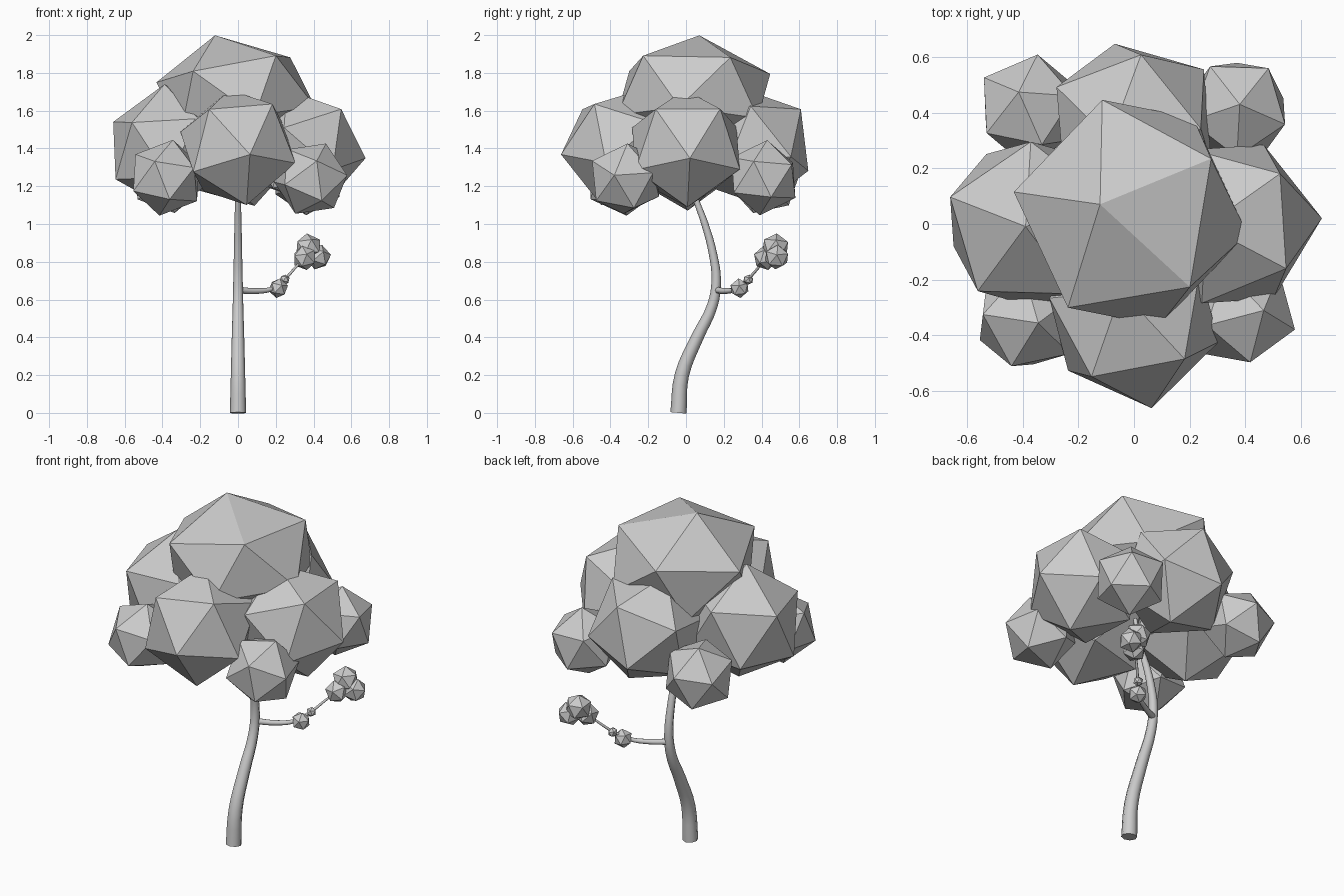
import bpy, bmesh
from mathutils import Vector, Matrix

if "Cube" in bpy.data.objects:
    bpy.data.objects.remove(bpy.data.objects["Cube"])


def ico(name, center, size, up=(0, 0, 1), side=(1, 0, 0)):
    """Low-poly icosahedron with one corner toward `up` and a neighbour toward `side`."""
    z = Vector(up).normalized()
    x = Vector(side)
    x = (x - z * x.dot(z)).normalized()
    y = z.cross(x)
    rot = Matrix((x, y, z)).transposed().to_4x4()
    bm = bmesh.new()
    bmesh.ops.create_icosphere(bm, subdivisions=1, radius=1)
    scale = Matrix.Diagonal((*size, 1))
    bm.transform(Matrix.Translation(center) @ scale @ rot)
    mesh = bpy.data.meshes.new(name)
    bm.to_mesh(mesh)
    bm.free()
    bpy.context.collection.objects.link(bpy.data.objects.new(name, mesh))


def ball(name, center, r, up=(0, 0, 1), side=(1, 0, 0)):
    ico(name, center, (r, r, r), up, side)


def limb(name, points):
    """Tapered round limb through (x, y, z, radius) points."""
    cu = bpy.data.curves.new(name, 'CURVE')
    cu.dimensions = '3D'
    cu.bevel_depth = 1
    cu.bevel_resolution = 2
    cu.resolution_u = 4
    cu.use_fill_caps = True
    sp = cu.splines.new('BEZIER')
    sp.bezier_points.add(len(points) - 1)
    for bp, (x, y, z, r) in zip(sp.bezier_points, points):
        bp.co = (x, y, z)
        bp.radius = r
        bp.handle_left_type = bp.handle_right_type = 'AUTO'
    ob = bpy.data.objects.new(name, cu)
    bpy.context.collection.objects.link(ob)
    bpy.ops.object.select_all(action='DESELECT')
    ob.select_set(True)
    bpy.context.view_layer.objects.active = ob
    bpy.ops.object.convert(target='MESH')
    bpy.ops.object.shade_smooth_by_angle(angle=1.0)


# Trunk (S-curve) and side branch
limb("trunk", [(0, -.04, 0, .043), (0, -.022, .2, .038), (0, .06, .4, .033),
               (0, .14, .57, .028), (0, .16, .7, .025), (0, .143, .84, .022),
               (0, .1, 1, .019), (0, .05, 1.14, .015), (0, .01, 1.32, .011)])
limb("side_branch", [(0, .16, .65, .018), (.1, .215, .645, .015), (.18, .265, .657, .012),
                     (.25, .33, .71, .008), (.30, .38, .765, .007), (.37, .44, .84, .005)])

# Crown: flattened top mass
ico("crown_top", (-.012, .04, 1.685), (.435, .445, .325), (-.11, .03, .42), (.29, .19, .26))

# Crown: four large side masses
ball("crown_front", (0, -.345, 1.405), .325, (.06, -.3, -.035), (.18, -.1, .245))
ball("crown_right", (.355, 0, 1.40), .325, (.31, .02, -.05), (.22, .19, .21))
ball("crown_left", (-.37, 0, 1.405), .335, (-.30, .1, .14), (-.27, -.07, -.15))
ball("crown_back", (0, .355, 1.405), .325, (.025, .25, .2), (-.065, .29, -.11))

# Crown: four small corner masses
ball("corner_front_right", (.385, -.32, 1.24), .203, (.085, .01, .195), (.185, -.06, 0))
ball("corner_front_left", (-.38, -.335, 1.245), .205, (.035, -.02, .195), (-.085, -.165, -.045))
ball("corner_back_right", (.37, .41, 1.245), .2, (.01, .02, .2), (.11, .145, .07))
ball("corner_back_left", (-.375, .415, 1.245), .2, (-.04, .06, .19), (-.175, .11, -.02))

# Leaf clumps along the branch
ball("branch_clump", (.213, .283, .66), .053, (.2, -.1, 1))
ball("branch_bud", (.247, .33, .705), .028, (.1, .2, 1))
ball("tip_clump_top", (.372, .473, .876), .075, (-.1, .1, 1))
ball("tip_clump_right", (.425, .48, .825), .068, (.3, .1, 1))
ball("tip_clump_left", (.352, .422, .82), .066, (-.2, -.2, 1))
